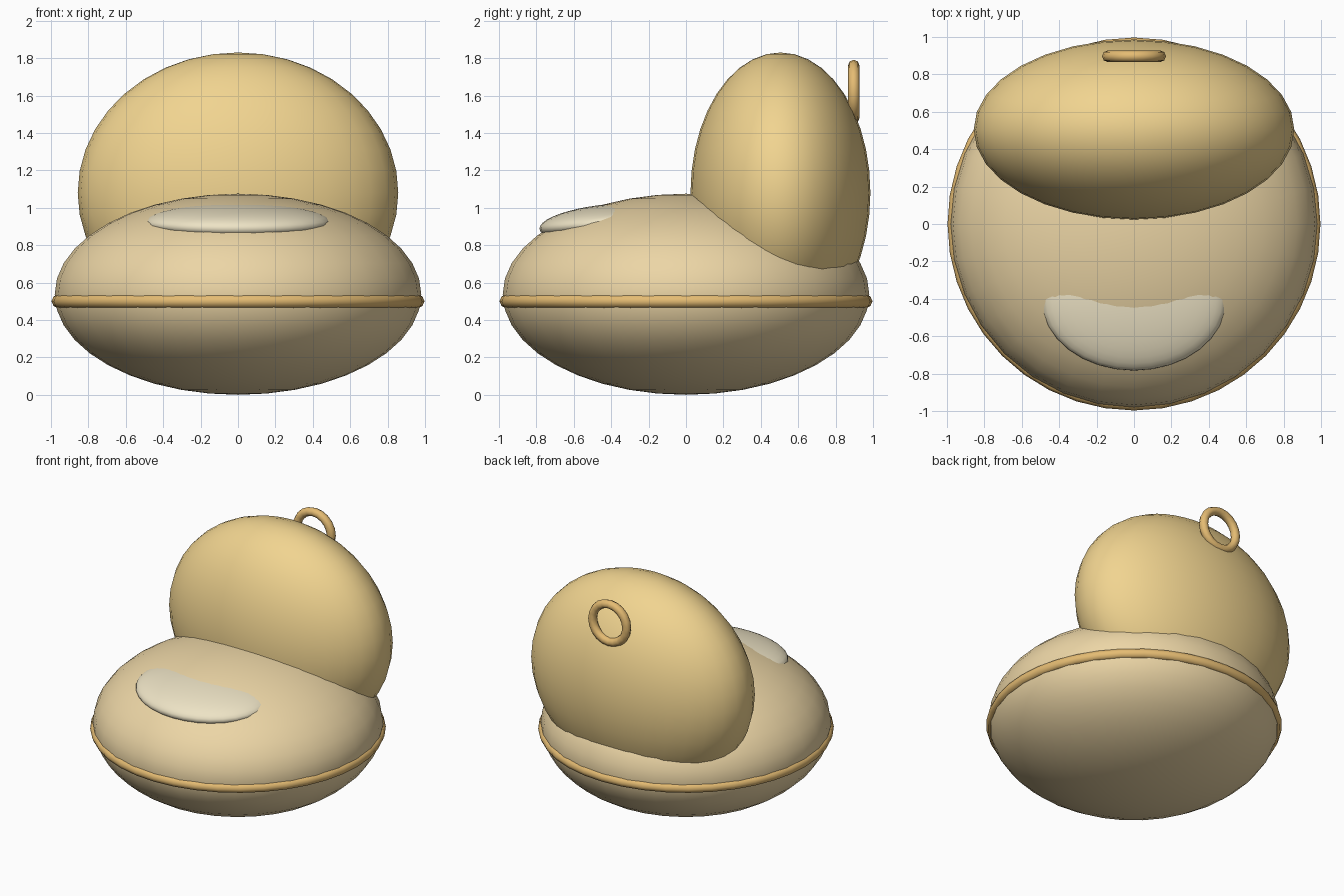
import bpy
from math import radians

if "Cube" in bpy.data.objects:
    bpy.data.objects.remove(bpy.data.objects["Cube"])


def finish(name, color):
    ob = bpy.context.object
    ob.name = name
    bpy.ops.object.transform_apply(location=False, rotation=True, scale=True)
    bpy.ops.object.shade_smooth()
    mat = bpy.data.materials.new(name + "_color")
    mat.diffuse_color = (*color, 1)
    mat.use_nodes = True
    mat.node_tree.nodes["Principled BSDF"].inputs["Base Color"].default_value = mat.diffuse_color
    ob.data.materials.append(mat)
    return ob


def cushion(name, loc, size, color, tilt=0):
    bpy.ops.mesh.primitive_uv_sphere_add(segments=32, ring_count=20, radius=1,
                                         location=loc, rotation=(radians(tilt), 0, 0))
    bpy.context.object.scale = size
    return finish(name, color)


def ring(name, loc, major, minor, color, sides, tilt=0):
    bpy.ops.mesh.primitive_torus_add(major_segments=sides, minor_segments=8,
                                     major_radius=major, minor_radius=minor,
                                     location=loc, rotation=(radians(tilt), 0, 0))
    return finish(name, color)


SEAT = (0.84, 0.67, 0.38)
BACK = (0.88, 0.66, 0.28)
TRIM = (0.78, 0.50, 0.17)
PALE = (0.85, 0.77, 0.56)

# squashed round seat and upright backrest
cushion("seat", (0, 0, 0.5375), (0.98, 0.98, 0.5375), SEAT)
cushion("backrest", (0, 0.505, 1.08), (0.857, 0.481, 0.75), BACK)

# pale worn patch on the front of the seat
cushion("seat_patch", (0, -0.4, 0.92), (0.495, 0.385, 0.1), PALE, tilt=5)

# piping around the seat and carry loop behind the backrest
ring("seam_piping", (0, 0, 0.5), 0.96, 0.037, TRIM, 40)
ring("carry_loop", (0, 0.897, 1.62), 0.14, 0.031, TRIM, 20, tilt=90)
